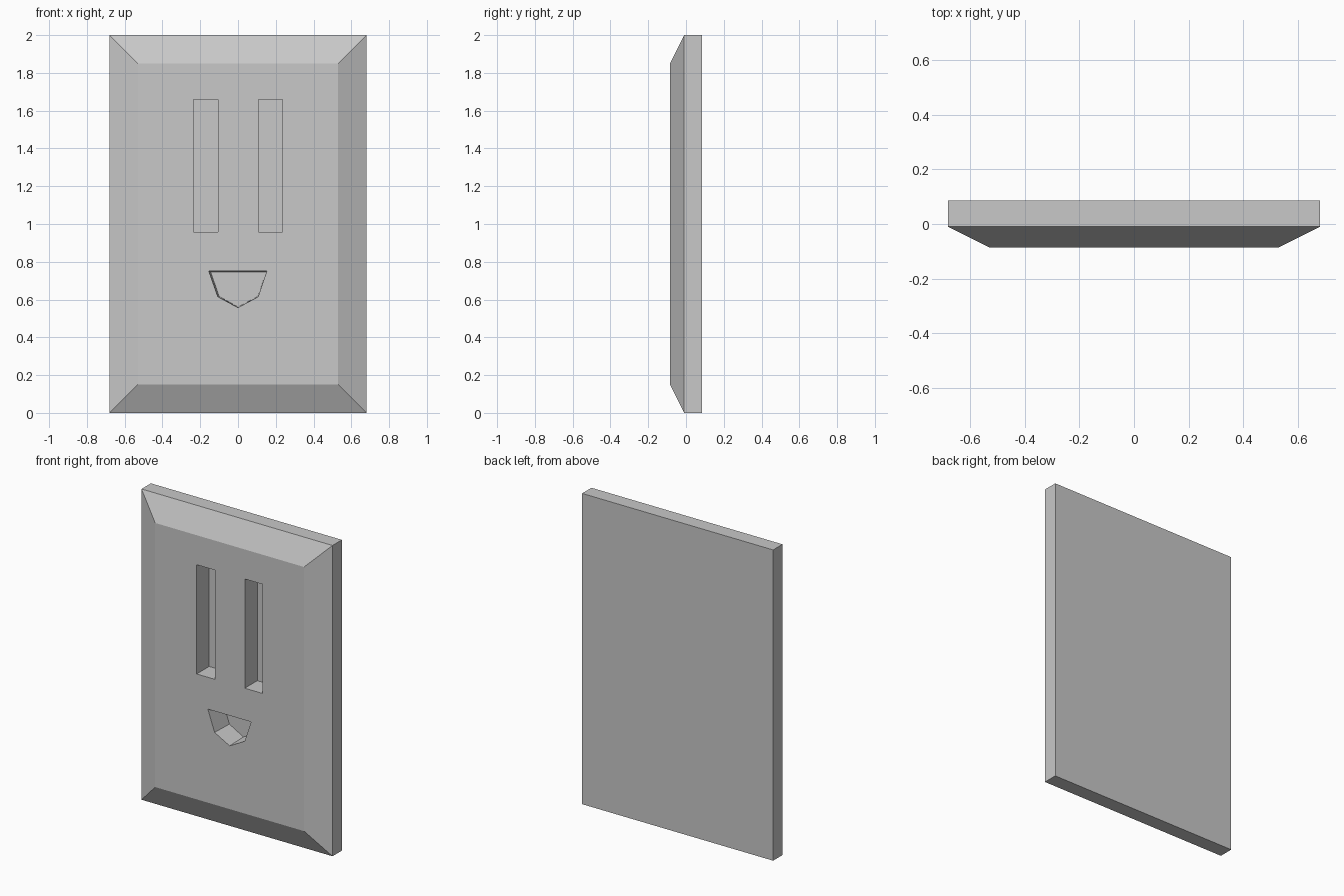
import bpy
import bmesh

if "Cube" in bpy.data.objects:
    bpy.data.objects.remove(bpy.data.objects["Cube"], do_unlink=True)

grey = bpy.data.materials.new("light_grey")
grey.use_nodes = True
colour = (0.58, 0.58, 0.58, 1)
grey.diffuse_color = colour
grey.node_tree.nodes["Principled BSDF"].inputs["Base Color"].default_value = colour


def loft(name, sections):
    """Closed solid through (y, [(x, z), ...]) sections."""
    bm = bmesh.new()
    rings = [[bm.verts.new((x, y, z)) for x, z in pts] for y, pts in sections]
    for a, b in zip(rings, rings[1:]):
        for i in range(len(a)):
            j = (i + 1) % len(a)
            bm.faces.new((a[i], a[j], b[j], b[i]))
    bm.faces.new(rings[0])
    bm.faces.new(rings[-1])
    bmesh.ops.recalc_face_normals(bm, faces=bm.faces)
    mesh = bpy.data.meshes.new(name)
    bm.to_mesh(mesh)
    bm.free()
    mesh.materials.append(grey)
    obj = bpy.data.objects.new(name, mesh)
    bpy.context.collection.objects.link(obj)
    return obj


def rect(x0, x1, z0, z1):
    return [(x0, z0), (x1, z0), (x1, z1), (x0, z1)]


# Wall plate with a wide bevel round its front
FRONT, LEDGE, BACK = -0.085, -0.01, 0.085
outer = rect(-0.68, 0.68, 0, 2)
plate = loft("wall_plate", [(FRONT, rect(-0.53, 0.53, 0.15, 1.85)),
                            (LEDGE, outer), (BACK, outer)])

# Two tall slots
cutters = []
for side, x0, x1 in (("right", -0.235, -0.105), ("left", 0.108, 0.235)):
    slot = rect(x0, x1, 0.957, 1.66)
    cutters.append(loft(side + "_slot_cutter", [(FRONT - 0.1, slot), (0.042, slot)]))

# Five-sided ground hole, narrowing slightly inwards
mouth = [(-0.155, 0.752), (-0.107, 0.615), (0, 0.557), (0.107, 0.615), (0.153, 0.752)]
inner = [(-0.145, 0.747), (-0.1, 0.617), (0, 0.561), (0.105, 0.617), (0.15, 0.747)]
cutters.append(loft("ground_hole_cutter",
                    [(FRONT - 0.1, mouth), (FRONT, mouth), (0.055, inner)]))

# Cut the holes
bpy.context.view_layer.objects.active = plate
for cutter in cutters:
    cutter.hide_render = True
    mod = plate.modifiers.new(cutter.name, "BOOLEAN")
    mod.operation = "DIFFERENCE"
    mod.solver = "EXACT"
    mod.object = cutter
    bpy.ops.object.modifier_apply(modifier=mod.name)
    bpy.data.objects.remove(cutter, do_unlink=True)
